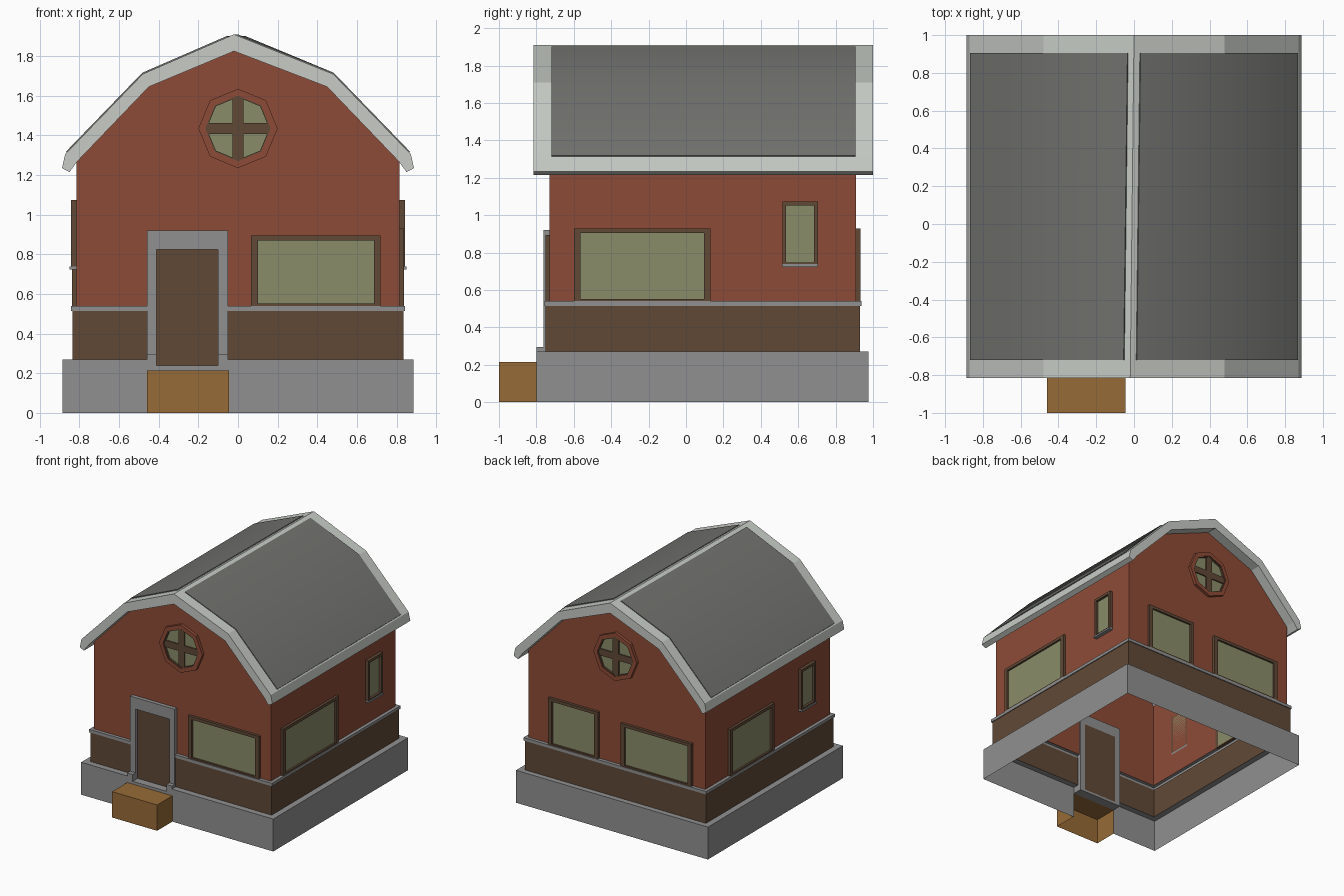
import bpy, bmesh, math

if "Cube" in bpy.data.objects:
    bpy.data.objects.remove(bpy.data.objects["Cube"])

def material(name, r, g, b):
    m = bpy.data.materials.new(name)
    m.diffuse_color = (r, g, b, 1)
    m.use_nodes = True
    m.node_tree.nodes["Principled BSDF"].inputs["Base Color"].default_value = m.diffuse_color
    return m

RED = material("red_wall", .27, .071, .038)
BROWN = material("dark_wood", .118, .066, .037)
GREY = material("grey_stone", .28, .28, .28)
GLASS = material("olive_glass", .255, .265, .14)
LIGHT = material("light_roof_trim", .57, .60, .56)
DARK = material("dark_roofing", .168, .168, .158)
TAN = material("tan_step", .31, .145, .038)

FRONT, BACK, SIDE = -.73, .91, .815      # wall planes
DOOR_L, DOOR_R = -.46, -.05              # door opening

def build(name, polys, mat):
    """One object from a list of polygons given by coordinates."""
    bm = bmesh.new()
    for p in polys:
        bm.faces.new([bm.verts.new(c) for c in p])
    bmesh.ops.remove_doubles(bm, verts=bm.verts[:], dist=1e-5)
    bmesh.ops.recalc_face_normals(bm, faces=bm.faces[:])
    me = bpy.data.meshes.new(name)
    bm.to_mesh(me)
    bm.free()
    me.materials.append(mat)
    ob = bpy.data.objects.new(name, me)
    bpy.context.collection.objects.link(ob)
    return ob

def prism(a, b, sides=None):
    """Polygons of a solid between two matching outlines."""
    n = len(a)
    quads = [[a[i], a[(i + 1) % n], b[(i + 1) % n], b[i]] for i in range(n)]
    return [list(a), list(b)] + quads

def box(x0, x1, y0, y1, z0, z1):
    r = [(x0, y0), (x1, y0), (x1, y1), (x0, y1)]
    return prism([(x, y, z0) for x, y in r], [(x, y, z1) for x, y in r])

def band(name, levels, mat):
    """Shell around the house, broken at the door; levels are (half width, front, back, z)."""
    rings = [[(DOOR_R, f, z), (w, f, z), (w, k, z), (-w, k, z), (-w, f, z), (DOOR_L, f, z)]
             for w, f, k, z in levels]
    build(name, [[a[i], a[i + 1], b[i + 1], b[i]]
                 for a, b in zip(rings, rings[1:]) for i in range(5)], mat)

# Foundation, wooden skirting and its grey cap
band("foundation", [(.885, -.80, .975, 0), (.885, -.80, .975, .27), (.835, -.75, .93, .27)], GREY)
band("wood_skirting", [(.835, -.75, .93, .27), (.835, -.75, .93, .515)], BROWN)
band("skirting_cap", [(.835, -.75, .93, .515), (.842, -.757, .937, .515),
                      (.842, -.757, .937, .54), (SIDE, FRONT, BACK, .54)], GREY)

# Walls with gables, front one notched for the door
gable = [(SIDE, .54), (SIDE, 1.275), (.45, 1.65), (-.01, 1.835), (-.45, 1.65), (-SIDE, 1.275), (-SIDE, .54)]
notch = [(DOOR_L, .54), (DOOR_L, .91), (DOOR_R, .91), (DOOR_R, .54)]
walls = [[(x, FRONT, z) for x, z in gable + notch], [(x, BACK, z) for x, z in gable]]
for s in (-SIDE, SIDE):
    walls.append([(s, FRONT, .54), (s, BACK, .54), (s, BACK, 1.275), (s, FRONT, 1.275)])
build("walls", walls, RED)

# Roof slab, its ridge leaning slightly to the left at the front
def roof_outline(y, apex):
    right_out = [(.48, 1.71), (.872, 1.305), (.888, 1.235), (.85, 1.215), (.81, 1.27), (.45, 1.645)]
    left_in = [(-x, z) for x, z in reversed(right_out)]
    return [(x, y, z) for x, z in [(apex, 1.91)] + right_out + [(apex, 1.825)] + left_in]

build("roof", prism(roof_outline(-.815, -.02), roof_outline(1.0, 0)), LIGHT)

# Dark roofing panel on each slope
def panel_outline(y, apex, s):
    top = [(apex + s * .032, 1.899), (s * .48, 1.713), (s * .865, 1.315)]
    return ([(x + s * .003, y, z + .003) for x, z in top]
            + [(x - s * .003, y, z - .005) for x, z in reversed(top)])

for name, s in (("right_roofing", 1), ("left_roofing", -1)):
    ob = build(name, prism(panel_outline(-.72, -.02, s), panel_outline(.905, 0, s)), DARK)
    bpy.ops.object.select_all(action='DESELECT')
    ob.select_set(True)
    bpy.context.view_layer.objects.active = ob
    bpy.ops.object.shade_smooth_by_angle(angle=math.radians(30))

# Wall-mounted parts: u along the wall, v up, d outward
PLACE = {
    "front": lambda u, v, d: (u, FRONT - d, v),
    "back": lambda u, v, d: (u, BACK + d, v),
    "right": lambda u, v, d: (SIDE + d, u, v),
    "left": lambda u, v, d: (-SIDE - d, u, v),
}

def plate(side, uv, d0, d1):
    at = PLACE[side]
    return prism([at(u, v, d0) for u, v in uv], [at(u, v, d1) for u, v in uv])

def rect(u0, u1, v0, v1):
    return [(u0, v0), (u1, v0), (u1, v1), (u0, v1)]

def window(name, side, u0, u1, v0, v1, w=.035, top=.025, bottom=.012, depth=.022):
    bars = [rect(u0, u0 + w, v0, v1), rect(u1 - w, u1, v0, v1),
            rect(u0 + w, u1 - w, v1 - top, v1), rect(u0 + w, u1 - w, v0, v0 + bottom)]
    build(name + "_frame", [p for b in bars for p in plate(side, b, 0, depth)], BROWN)
    build(name + "_glass", plate(side, rect(u0 + w, u1 - w, v0 + bottom, v1 - top), 0, .007), GLASS)

window("front_window", "front", .065, .72, .54, .895)
window("back_wide_window", "back", -.70, -.05, .54, .895)
window("back_tall_window", "back", .16, .62, .54, .93)
window("right_window", "right", -.60, .13, .54, .93)
window("left_window", "left", .03, .61, .54, .93)

# Small side windows with sills
for side, u in (("right", .515), ("left", -.51)):
    window(side + "_small_window", side, u, u + .19, .738, 1.073, .02, .022, .01, .027)
    build(side + "_sill", plate(side, rect(u - .002, u + .192, .724, .738), 0, .034), GREY)

# Octagonal gable windows: ring, glass and cross
def octagon(r):
    return [(r * math.cos(i * math.pi / 4), 1.435 + r * math.sin(i * math.pi / 4)) for i in range(8)]

def ring(side, r0, r1, d):
    a, b = octagon(r0), octagon(r1)
    return [p for i in range(8)
            for p in plate(side, [a[i], a[i - 1], b[i - 1], b[i]], 0, d)]

for side in ("front", "back"):
    build(side + "_gable_ring", ring(side, .165, .20, .025), RED)
    build(side + "_gable_ring_liner", ring(side, .158, .165, .02), BROWN)
    build(side + "_gable_glass", plate(side, octagon(.16), 0, .006), GLASS)
    cross = [rect(-.028, .028, 1.275, 1.595), rect(-.16, .16, 1.407, 1.463)]
    build(side + "_gable_cross", [p for c in cross for p in plate(side, c, 0, .016)], BROWN)

# Door with stone surround, threshold and step
build("door", box(-.41, -.10, -.735, -.72, .235, .83), BROWN)
build("door_surround", box(DOOR_L, -.41, -.762, -.72, .215, .92)
      + box(-.10, DOOR_R, -.762, -.72, .215, .92)
      + box(-.41, -.10, -.762, -.72, .825, .92), GREY)
build("door_plinths", box(DOOR_L, -.41, -.80, -.762, .215, .295)
      + box(-.10, DOOR_R, -.80, -.762, .215, .295), GREY)
build("threshold", box(-.41, -.10, -.80, -.72, .215, .238), GREY)
x0, x1, y0, y1, h = -.46, -.045, -1.0, -.80, .215
build("step", [[(x0, y0, 0), (x1, y0, 0), (x1, y0, h), (x0, y0, h)],
               [(x0, y0, h), (x1, y0, h), (x1, y1, h), (x0, y1, h)],
               [(x0, y0, 0), (x0, y1, 0), (x0, y1, h), (x0, y0, h)],
               [(x1, y0, 0), (x1, y1, 0), (x1, y1, h), (x1, y0, h)]], TAN)
